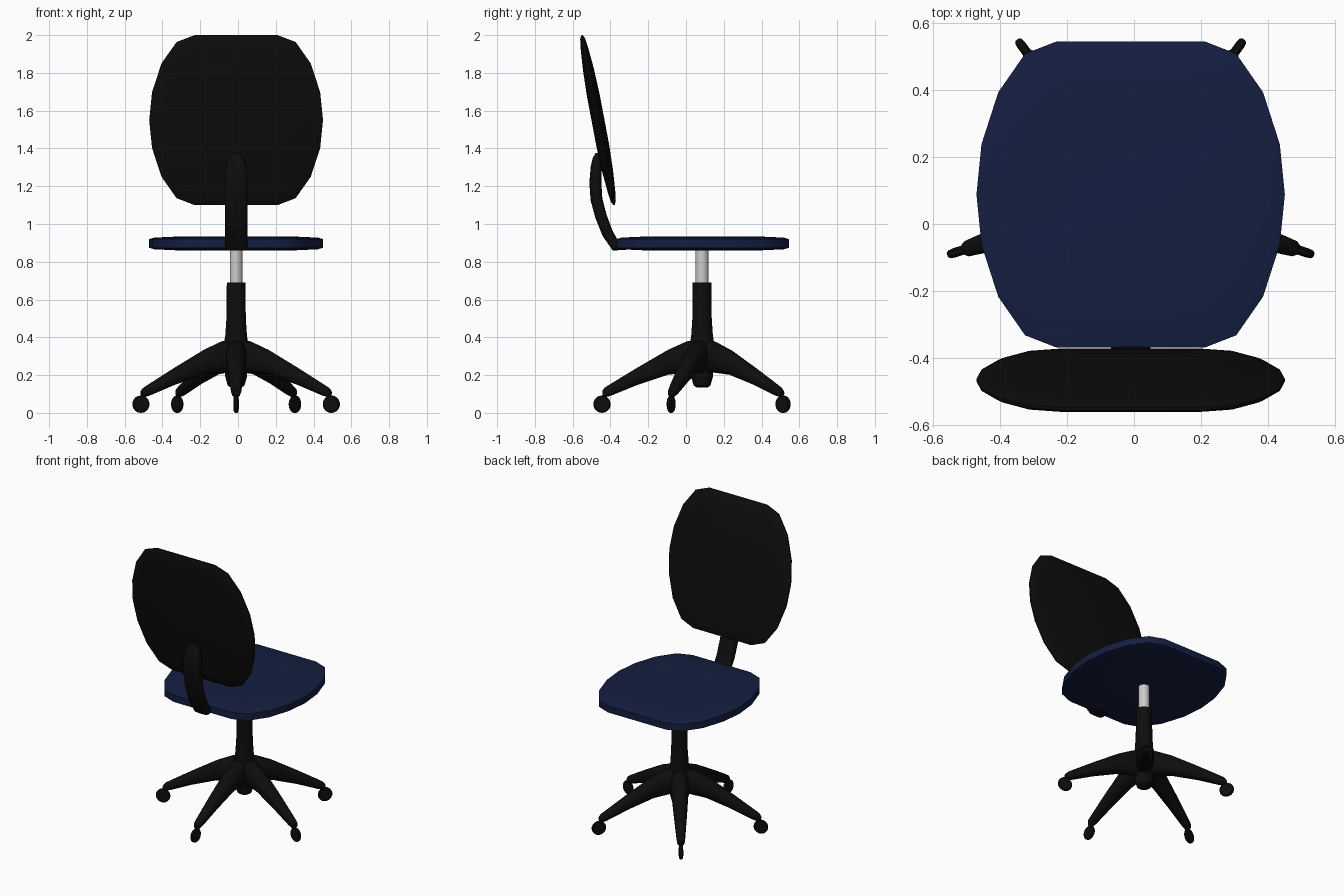
import bpy, bmesh, math
from mathutils import Vector, Matrix

if "Cube" in bpy.data.objects:
    bpy.data.objects.remove(bpy.data.objects["Cube"])

CX, CY = -0.01, 0.085          # axis of the column


def material(name, rgb):
    m = bpy.data.materials.new(name)
    m.diffuse_color = (*rgb, 1)
    m.use_nodes = True
    m.node_tree.nodes["Principled BSDF"].inputs["Base Color"].default_value = m.diffuse_color
    return m


BLACK = material("black_plastic", (0.004, 0.004, 0.004))
NAVY = material("navy_fabric", (0.007, 0.013, 0.052))


def skin(name, rings, mat=None, matrix=Matrix()):
    """Bridge a list of equal-sized point rings and cap both ends."""
    bm = bmesh.new()
    loops = [[bm.verts.new(p) for p in ring] for ring in rings]
    n = len(loops[0])
    for a, b in zip(loops, loops[1:]):
        for i in range(n):
            j = (i + 1) % n
            bm.faces.new((a[i], a[j], b[j], b[i]))
    bm.faces.new(loops[0])
    bm.faces.new(loops[-1])
    bmesh.ops.recalc_face_normals(bm, faces=bm.faces)
    me = bpy.data.meshes.new(name)
    bm.to_mesh(me)
    bm.free()
    ob = bpy.data.objects.new(name, me)
    bpy.context.collection.objects.link(ob)
    ob.matrix_world = matrix
    if mat:
        me.materials.append(mat)
    bpy.ops.object.select_all(action='DESELECT')
    ob.select_set(True)
    bpy.context.view_layer.objects.active = ob
    bpy.ops.object.shade_smooth_by_angle(angle=math.radians(35))
    return ob


def oval(c, u, v, n=12, power=1.0):
    """Closed (super)ellipse around c spanned by u and v."""
    c, u, v = Vector(c), Vector(u), Vector(v)
    f = lambda t: math.copysign(abs(t) ** power, t)
    angles = [2 * math.pi * (i + 0.5) / n for i in range(n)]
    return [c + u * f(math.cos(a)) + v * f(math.sin(a)) for a in angles]


def lathe(name, profile, mat=None, matrix=Matrix(), n=20):
    return skin(name, [oval((0, 0, z), (r, 0, 0), (0, r, 0), n) for r, z in profile], mat, matrix)


# rounded-rectangle outline shared by the seat and backrest pads
quarter = [(0.46, 0), (0.445, 0.15), (0.395, 0.305), (0.315, 0.42), (0.22, 0.457)]
half = quarter + [(-x, y) for x, y in reversed(quarter)]
outline = half + [(-x, -y) for x, y in half[1:-1]]


def pad(name, layers, mat, matrix):
    full = [(s, -z) for s, z in layers] + [(s, z) for s, z in reversed(layers)]
    return skin(name, [[(x * s, y * s, z) for x, y in outline] for s, z in full], mat, matrix)


# pads
pad("seat", [(0.35, 0.038), (0.7, 0.036), (0.94, 0.031), (1, 0.023)], NAVY,
    Matrix.Translation((CX, 0.088, 0.897)))
pad("backrest", [(0.3, 0.034), (0.6, 0.029), (0.85, 0.02), (0.96, 0.013), (1, 0.004)], BLACK,
    Matrix.Translation((CX, -0.466, 1.55)) @ Matrix.Rotation(math.radians(100.7), 4, 'X'))

# curved backrest bracket: y, z, half width, half thickness
path = [(-0.31, 0.878, 0.055, 0.014), (-0.372, 0.882, 0.06, 0.028), (-0.415, 0.95, 0.06, 0.03),
        (-0.45, 1.04, 0.06, 0.031), (-0.474, 1.13, 0.06, 0.032), (-0.48, 1.22, 0.06, 0.032),
        (-0.475, 1.3, 0.057, 0.03), (-0.471, 1.345, 0.042, 0.024), (-0.467, 1.375, 0.015, 0.012)]
rings = []
for i, (y, z, w, t) in enumerate(path):
    a, b = path[max(i - 1, 0)], path[min(i + 1, len(path) - 1)]
    d = Vector((0, b[0] - a[0], b[1] - a[1])).normalized()
    rings.append(oval((CX, y, z), (w, 0, 0), Vector((0, -d.z, d.y)) * t, 16, 0.6))
skin("backrest_bracket", rings, BLACK)

# column and hub
axis = Matrix.Translation((CX, CY, 0))
lathe("gas_lift", [(0.034, 0.66), (0.034, 0.87)], None, axis)
lathe("hub", [(0.03, 0.135), (0.045, 0.145), (0.058, 0.19), (0.068, 0.3), (0.068, 0.35),
              (0.058, 0.41), (0.052, 0.5), (0.05, 0.69)], BLACK, axis)

# five legs with casters
leg = [(0.0, 0.30, 0.05, 0.09), (0.08, 0.296, 0.056, 0.083), (0.18, 0.268, 0.052, 0.066),
       (0.34, 0.195, 0.04, 0.046), (0.48, 0.124, 0.028, 0.032), (0.515, 0.108, 0.024, 0.026),
       (0.528, 0.105, 0.014, 0.014)]
wheel = [(0.025, -0.014), (0.04, -0.012), (0.046, -0.006), (0.046, 0.006), (0.04, 0.012), (0.025, 0.014)]
for k in range(5):
    turn = axis @ Matrix.Rotation(math.radians(-90 + 72 * k), 4, 'Z')
    skin(f"leg_{k + 1}", [oval((r, 0, z), (0, w, 0), (0, 0, h), 14, 0.85) for r, z, w, h in leg], BLACK, turn)
    lathe(f"caster_{k + 1}", wheel, BLACK,
          turn @ Matrix.Translation((0.53, 0, 0.046)) @ Matrix.Rotation(math.pi / 2, 4, 'X'), 18)
